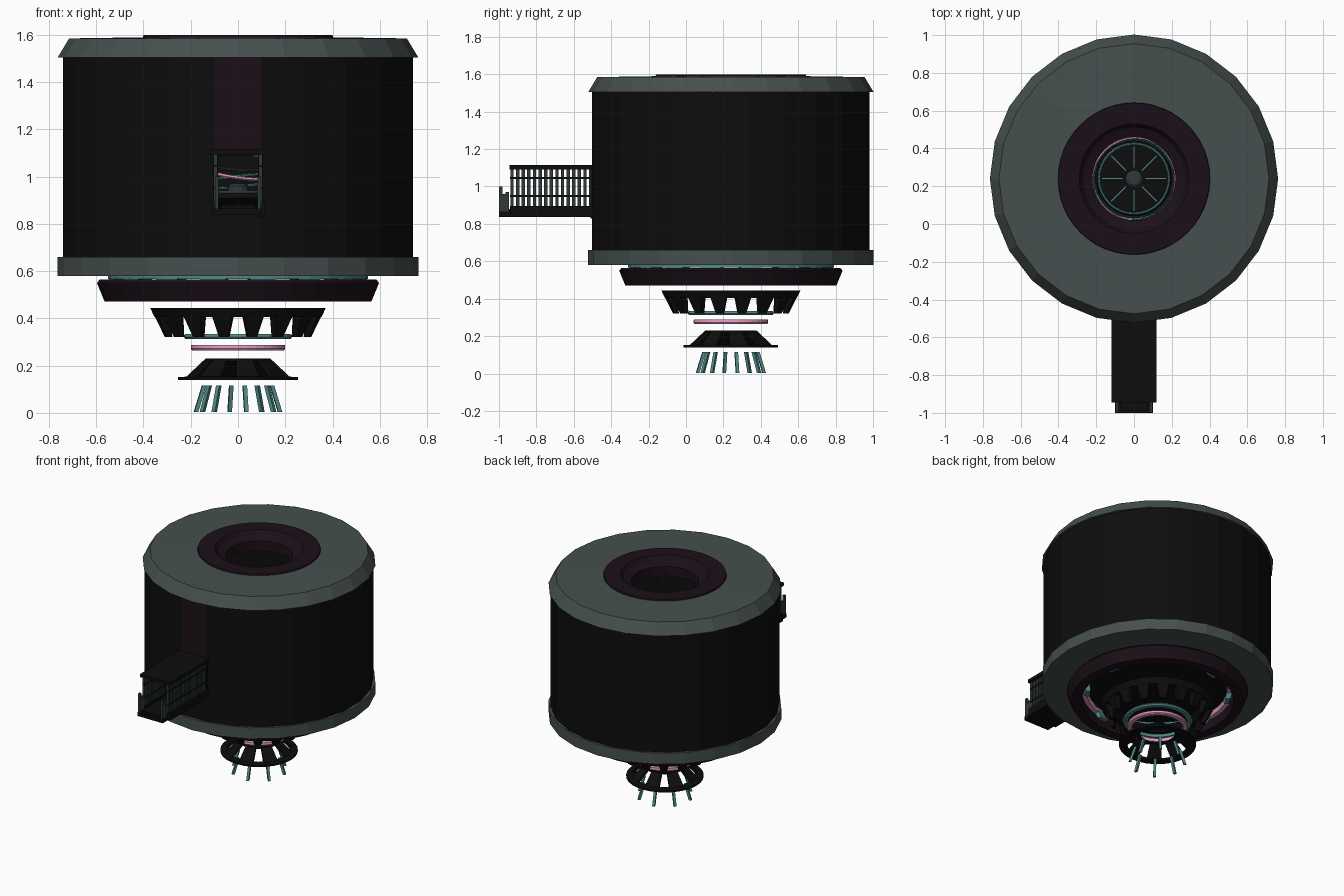
import bpy, bmesh
from math import sin, cos, pi, radians
from mathutils import Vector

if "Cube" in bpy.data.objects:
    bpy.data.objects.remove(bpy.data.objects["Cube"])

CY = 0.24  # drum axis


def mat(name, r, g, b):
    m = bpy.data.materials.new(name)
    m.diffuse_color = (r, g, b, 1)
    m.use_nodes = True
    m.node_tree.nodes["Principled BSDF"].inputs["Base Color"].default_value = m.diffuse_color
    return m


BLACK = mat("black", 0.004, 0.004, 0.004)
GREY = mat("grey_green", 0.06, 0.08, 0.075)
PLUM = mat("plum", 0.011, 0.005, 0.009)
TEAL = mat("teal", 0.08, 0.25, 0.25)
PINK = mat("pink", 0.75, 0.33, 0.52)
STEEL = mat("steel", 0.03, 0.04, 0.04)


def finish(bm, name, m):
    bmesh.ops.recalc_face_normals(bm, faces=bm.faces)
    me = bpy.data.meshes.new(name)
    bm.to_mesh(me)
    bm.free()
    me.materials.append(m)
    ob = bpy.data.objects.new(name, me)
    bpy.context.collection.objects.link(ob)
    return ob


def lathe(name, prof, m, n=32, off=0.0, closed=True):
    """Spin an (r, z) profile round the drum axis."""
    bm = bmesh.new()
    rows = [[bm.verts.new((r * sin(2 * pi * i / n + off), CY - r * cos(2 * pi * i / n + off), z))
             for r, z in prof] for i in range(n)]
    k = len(prof)
    for i in range(n):
        a, b = rows[i], rows[(i + 1) % n]
        for j in range(k if closed else k - 1):
            bm.faces.new((a[j], b[j], b[(j + 1) % k], a[(j + 1) % k]))
        if not closed:
            continue
    if not closed:
        for j in (0, k - 1):
            bm.faces.new([r[j] for r in rows])
    return finish(bm, name, m)


def hexa(bm, pts):
    """Six-sided block from bottom four and top four points."""
    v = [bm.verts.new(p) for p in pts]
    for f in ((3, 2, 1, 0), (4, 5, 6, 7), (0, 1, 5, 4), (1, 2, 6, 5), (2, 3, 7, 6), (3, 0, 4, 7)):
        bm.faces.new([v[i] for i in f])


def boxes(name, items, m):
    """One object from (x0, x1, y0, y1, z0, z1) boxes."""
    bm = bmesh.new()
    for x0, x1, y0, y1, z0, z1 in items:
        hexa(bm, [(x, y, z) for z in (z0, z1) for x, y in ((x0, y0), (x1, y0), (x1, y1), (x0, y1))])
    return finish(bm, name, m)


def spokes(name, n, off, low, high, m):
    """Radial tapered blocks; low/high = (r_outer, depth, width, z)."""
    bm = bmesh.new()
    for i in range(n):
        a = 2 * pi * i / n + off
        d, t = Vector((sin(a), -cos(a), 0)), Vector((cos(a), sin(a), 0))
        pts = []
        for r, dep, w, z in (low, high):
            c = Vector((0, CY, z))
            pts += [c + d * r - t * w / 2, c + d * r + t * w / 2,
                    c + d * (r - dep) + t * w / 2, c + d * (r - dep) - t * w / 2]
        hexa(bm, pts)
    return finish(bm, name, m)


def torus(name, r, t, z, m, tilt=(0, 0, 0)):
    bpy.ops.mesh.primitive_torus_add(major_radius=r, minor_radius=t, major_segments=32, minor_segments=6,
                                     location=(0, CY, z), rotation=[radians(q) for q in tilt])
    ob = bpy.context.object
    ob.name = name
    ob.data.materials.append(m)


# 24 wall panels, the front one split around the doorway
def panels(name, ids, z0, z1, m):
    bm = bmesh.new()
    for i in ids:
        a, b = radians(15 * i - 7.5), radians(15 * i + 7.5)
        hexa(bm, [(r * sin(q), CY - r * cos(q), z) for z in (z0, z1)
                  for r, q in ((0.748, a), (0.748, b), (0.715, b), (0.715, a))])
    return finish(bm, name, m)


panels("drum_wall", range(1, 24), 0.65, 1.52, BLACK)
panels("door_header_panel", [0], 1.11, 1.52, PLUM)
panels("door_sill_panel", [0], 0.65, 0.84, BLACK)

# drum flanges, ceiling and floors
lathe("roof_flange", [(0.763, 1.505), (0.715, 1.585), (0.39, 1.59), (0.39, 1.565), (0.70, 1.505)], GREY, 24)
lathe("roof_collar", [(0.405, 1.58), (0.4, 1.6), (0.29, 1.6), (0.27, 1.57), (0.22, 1.55), (0.22, 1.48),
                      (0.25, 1.48), (0.28, 1.54)], PLUM, 48)
lathe("base_flange", [(0.763, 0.58), (0.763, 0.66), (0.70, 0.66), (0.55, 0.66), (0.55, 0.58)], GREY, 24)
lathe("underside_disc", [(0.56, 0.6), (0.56, 0.63)], BLACK, 32, closed=False)
lathe("room_floor", [(0.72, 0.83), (0.72, 0.86)], BLACK, 24, closed=False)

# console and orbit rings inside
lathe("console", [(0.1, 0.86), (0.14, 0.89), (0.2, 0.91), (0.19, 0.93), (0.17, 0.935)], BLACK, 32, closed=False)
lathe("console_hub", [(0.045, 0.93), (0.045, 0.96), (0.03, 0.97)], STEEL, 16, closed=False)
spokes("console_lines", 8, 0, (0.17, 0.11, 0.006, 0.93), (0.17, 0.11, 0.006, 0.94), TEAL)
torus("console_rim", 0.185, 0.006, 0.935, TEAL)
torus("pink_orbit_ring", 0.225, 0.008, 1.05, PINK, (14, 8, 0))
torus("teal_orbit_ring", 0.215, 0.006, 0.98, TEAL, (-6, -6, 0))
torus("steel_orbit_ring", 0.21, 0.006, 1.08, STEEL, (-14, 4, 0))

# hanging plum ring with toothed teal ring and pink liner
lathe("lower_ring", [(0.565, 0.472), (0.597, 0.55), (0.585, 0.565), (0.535, 0.565), (0.5, 0.545), (0.5, 0.472)], PLUM, 32)
lathe("teal_band", [(0.55, 0.566), (0.55, 0.588), (0.48, 0.588), (0.48, 0.566)], TEAL, 32)
spokes("teal_teeth", 16, radians(11.25), (0.545, 0.07, 0.07, 0.552), (0.545, 0.07, 0.12, 0.57), TEAL)
lathe("pink_liner", [(0.495, 0.535), (0.495, 0.56), (0.455, 0.56), (0.465, 0.535)], PINK, 32)
spokes("pink_liner_teeth", 16, 0, (0.535, 0.08, 0.05, 0.553), (0.535, 0.08, 0.05, 0.562), PINK)
spokes("teal_brackets", 8, radians(11.25), (0.475, 0.03, 0.07, 0.5), (0.495, 0.04, 0.12, 0.555), TEAL)

# crown of tapered teeth
lathe("crown_ring", [(0.353, 0.405), (0.372, 0.445), (0.26, 0.445), (0.29, 0.405)], BLACK, 32)
spokes("crown_teeth", 16, radians(11.25), (0.312, 0.025, 0.042, 0.322), (0.352, 0.045, 0.085, 0.41), BLACK)

# thin floating rings
lathe("teal_ring", [(0.222, 0.312), (0.23, 0.322), (0.222, 0.334), (0.195, 0.334), (0.195, 0.312)], TEAL, 32)
lathe("pink_ring", [(0.195, 0.265), (0.2, 0.272), (0.198, 0.288), (0.17, 0.288), (0.17, 0.265)], PINK, 32)

# spoked skirt and prongs
lathe("skirt_rim", [(0.253, 0.14), (0.253, 0.152), (0.2, 0.154), (0.2, 0.14)], BLACK, 32)
spokes("skirt_spokes", 8, radians(11.25), (0.222, 0.02, 0.1, 0.145), (0.135, 0.02, 0.07, 0.228), BLACK)
lathe("skirt_top", [(0.138, 0.218), (0.138, 0.23), (0.115, 0.23), (0.115, 0.218)], BLACK, 32)
spokes("prongs", 8, radians(11.25), (0.19, 0.017, 0.017, 0.003), (0.155, 0.017, 0.017, 0.115), TEAL)

# entrance bridge: deck, roof, railings
boxes("bridge_deck", [(-0.115, 0.115, -0.94, -0.49, 0.838, 0.865), (-0.1, 0.1, -1.0, -0.94, 0.838, 0.865),
                      (-0.075, 0.075, -0.99, -0.49, 0.865, 0.88)], BLACK)
boxes("bridge_kerbs", [(s * 0.1 - 0.015, s * 0.1 + 0.015, -0.94, -0.49, 0.86, 0.895) for s in (-1, 1)], BLACK)
boxes("bridge_roof", [(-0.118, 0.118, -0.945, -0.49, 1.092, 1.115)], BLACK)
bars, rails, front = [], [], []
for s in (-1, 1):
    for i in range(15):
        y = -0.93 + i * 0.03
        bars.append((s * 0.095 - 0.008, s * 0.095 + 0.008, y - 0.009, y + 0.009, 0.885, 1.095))
    for z in (0.95, 1.045):
        rails.append((s * 0.095 - 0.01, s * 0.095 + 0.01, -0.94, -0.49, z - 0.005, z + 0.005))
    for y, h in ((-0.99, 1.0), (-0.972, 0.96), (-0.955, 0.97)):
        front.append((s * 0.09 - 0.008, s * 0.09 + 0.008, y - 0.009, y + 0.009, 0.86, h))
boxes("railing_bars", bars, STEEL)
boxes("railing_rails", rails, BLACK)
boxes("entry_posts", front, STEEL)
boxes("door_frame", [(-0.105, -0.085, -0.51, -0.48, 0.83, 1.115), (0.085, 0.105, -0.51, -0.48, 0.83, 1.115),
                     (-0.105, 0.105, -0.51, -0.48, 1.09, 1.115)], BLACK)
